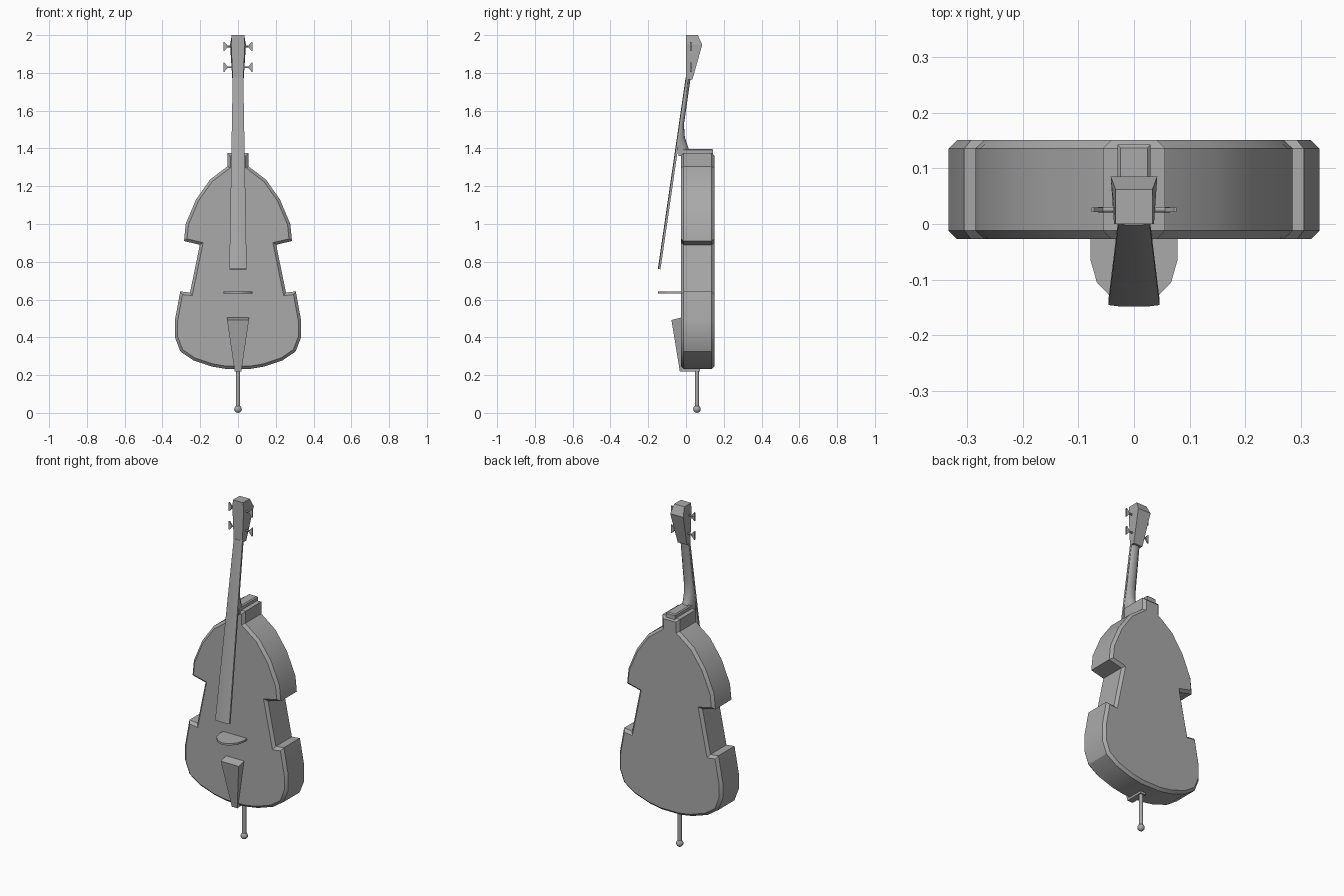
import bpy, bmesh, math
from mathutils import Matrix, Vector

if "Cube" in bpy.data.objects:
    bpy.data.objects.remove(bpy.data.objects["Cube"])

grey = bpy.data.materials.new("plain grey")
grey.use_nodes = True
COLOUR = (0.4, 0.4, 0.4, 1)
grey.diffuse_color = COLOUR
grey.node_tree.nodes["Principled BSDF"].inputs["Base Color"].default_value = COLOUR


def finish(name, bm, angle=0):
    bmesh.ops.recalc_face_normals(bm, faces=bm.faces)
    mesh = bpy.data.meshes.new(name)
    bm.to_mesh(mesh)
    bm.free()
    mesh.materials.append(grey)
    ob = bpy.data.objects.new(name, mesh)
    bpy.context.collection.objects.link(ob)
    if angle:
        bpy.ops.object.select_all(action='DESELECT')
        ob.select_set(True)
        bpy.context.view_layer.objects.active = ob
        bpy.ops.object.shade_smooth_by_angle(angle=math.radians(angle))
    return ob


def loft(name, rings, angle=0, bevel=0):
    """Skin a list of equal-length point rings and cap both ends."""
    bm = bmesh.new()
    loops = [[bm.verts.new(p) for p in ring] for ring in rings]
    n = len(loops[0])
    for a, b in zip(loops, loops[1:]):
        for i in range(n):
            j = (i + 1) % n
            bm.faces.new((a[i], a[j], b[j], b[i]))
    caps = [bm.faces.new(loops[0]), bm.faces.new(loops[-1])]
    if bevel:
        edges = [e for f in caps for e in f.edges]
        bmesh.ops.recalc_face_normals(bm, faces=bm.faces)
        bmesh.ops.bevel(bm, geom=edges, offset=bevel, segments=1,
                        affect='EDGES', clamp_overlap=True)
    return finish(name, bm, angle)


def rect(w, y0, y1, z, w_back=None):
    b = w if w_back is None else w_back
    return [(-w, y0, z), (w, y0, z), (b, y1, z), (-b, y1, z)]


def box(name, w, y0, y1, z0, z1, bevel=0):
    return loft(name, [rect(w, y0, y1, z0), rect(w, y0, y1, z1)], bevel=bevel)


# Body: half outline from the top centre down, mirrored, then extruded in depth
half = [(.056, 1.375), (.056, 1.305), (.148, 1.235), (.222, 1.13), (.277, 1.0),
        (.286, .91), (.202, .89), (.254, .637), (.306, .643), (.334, .49),
        (.334, .40), (.305, .325), (.236, .278), (.138, .245), (.06, .232)]
outline = half + [(-x, z) for x, z in reversed(half)]
loft("body", [[(x, y, z) for x, z in outline] for y in (-.027, .151)],
     angle=32, bevel=.015)

# Neck: half-round sections running from heel to head
neck = []
for z, front, back, w in [(1.36, -.04, .04, .034), (1.394, -.04, .016, .034),
                          (1.458, -.038, -.006, .033), (1.527, -.028, -.011, .031),
                          (1.65, -.01, .007, .029), (1.79, .004, .027, .029)]:
    arc = [math.pi * i / 8 for i in range(9)]
    neck.append([(w * math.cos(a), front + (back - front) * math.sin(a), z) for a in arc])
loft("neck", neck, angle=40)
box("neck_heel", .03, -.03, .143, 1.36, 1.398, bevel=.006)

# Fingerboard: long tapering board with a slightly crowned front
board = []
for z, y, w in [(.762, -.146, .046), (1.775, .001, .028)]:
    board.append([(-w, y + .011, z - .002), (w, y + .011, z - .002), (w, y, z),
                  (w / 2, y - .003, z), (-w / 2, y - .003, z), (-w, y, z)])
loft("fingerboard", board, angle=30)

# Head: tapered block, broadest near the top and behind
loft("head", [rect(.028, 0, .034, 1.765, .03), rect(.036, 0, .086, 1.95, .042),
              rect(.033, 0, .062, 2.0)])

# Tuning pegs: thin shaft with a flat flared grip
for side, label in ((1, "left"), (-1, "right")):
    for z, level in ((1.94, "upper"), (1.83, "lower")):
        bm = bmesh.new()
        bmesh.ops.create_cone(
            bm, cap_ends=True, segments=8, radius1=.005, radius2=.005, depth=.05,
            matrix=Matrix.Translation((side * .04, .026, z)) @ Matrix.Rotation(math.pi / 2, 4, 'Y'))
        finish(f"{label}_{level}_peg_shaft", bm, 50)
        grip = [(.056, -.005), (.072, -.024), (.077, -.024),
                (.077, .024), (.072, .024), (.056, .005)]
        loft(f"{label}_{level}_peg_grip",
             [[(side * x, y, z + h) for x, h in grip] for y in (.022, .03)])

# Bridge: thin rounded shelf standing out from the front
shelf = [(.078, -.02), (.078, -.066), (.067, -.105), (.046, -.127), (.024, -.143)]
shelf += [(0, -.148)] + [(-x, y) for x, y in reversed(shelf)]
loft("bridge", [[(x, y, z) for x, y in shelf] for z in (.631, .642)])

# Tailpiece: wedge tapering down to the bottom edge, with a strap beneath the body
loft("tailpiece", [rect(.018, -.033, -.02, .222),
                   [(-.058, -.077, .492), (.058, -.077, .492),
                    (.058, -.02, .506), (-.058, -.02, .506)]])
box("tail_strap", .018, -.033, .075, .219, .245)

# End pin: rod and ball foot
bm = bmesh.new()
bmesh.ops.create_cone(bm, cap_ends=True, segments=12, radius1=.0115, radius2=.0115,
                      depth=.22, matrix=Matrix.Translation((0, .058, .13)))
finish("end_pin", bm, 40)
bm = bmesh.new()
bmesh.ops.create_uvsphere(bm, u_segments=12, v_segments=8, radius=.02,
                          matrix=Matrix.Translation((0, .058, .02)))
finish("end_pin_foot", bm, 50)
